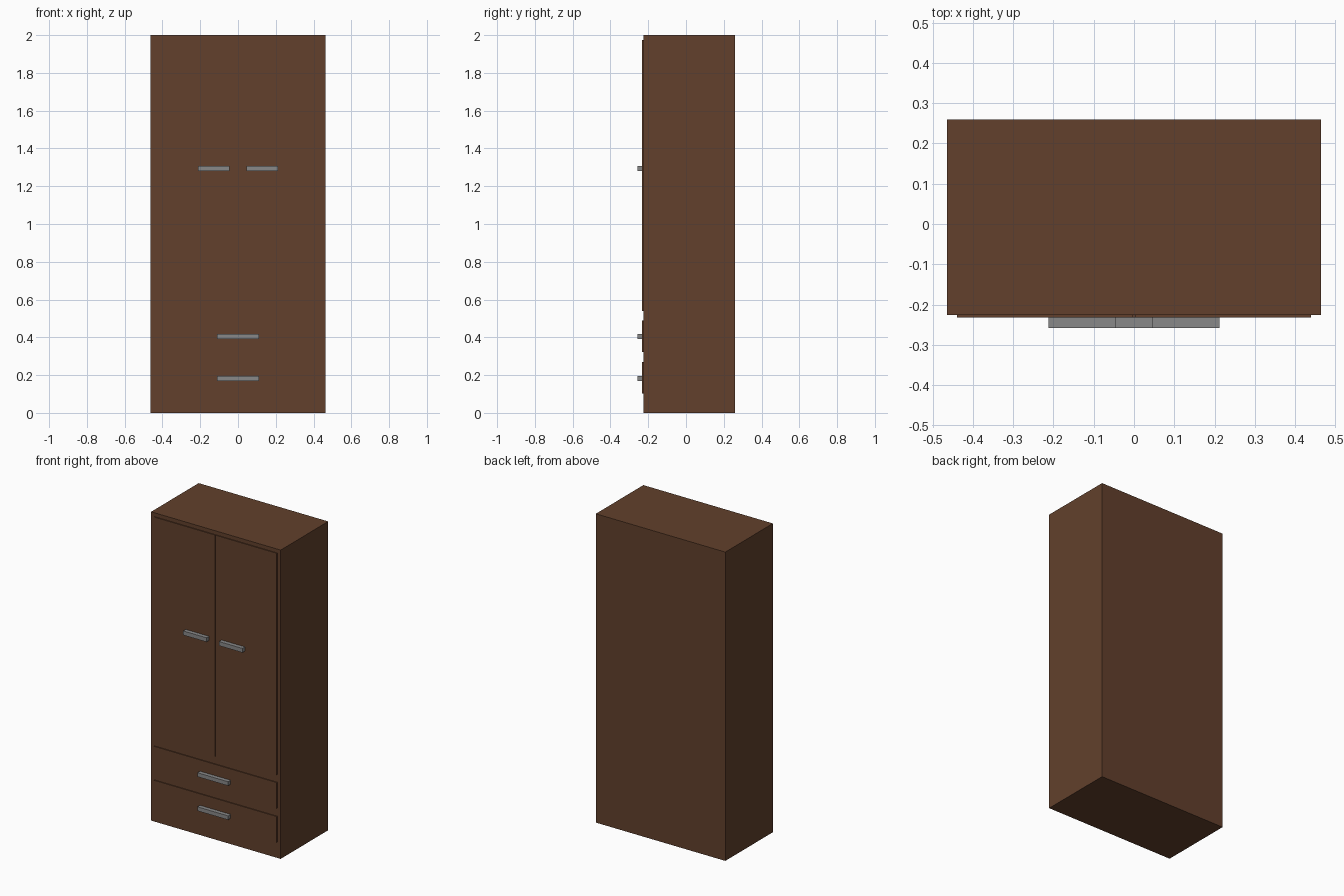
import bpy

cube = bpy.data.objects.get("Cube")
if cube:
    bpy.data.objects.remove(cube, do_unlink=True)


def material(name, rgb):
    m = bpy.data.materials.new(name)
    m.use_nodes = True
    m.diffuse_color = (*rgb, 1)
    m.node_tree.nodes["Principled BSDF"].inputs["Base Color"].default_value = (*rgb, 1)
    return m


def box(name, x, y, z, mat):
    """Axis-aligned box from (low, high) ranges."""
    spans = (x, y, z)
    bpy.ops.mesh.primitive_cube_add(size=1, location=[(a + b) / 2 for a, b in spans])
    ob = bpy.context.object
    ob.name = name
    ob.scale = [b - a for a, b in spans]
    bpy.ops.object.transform_apply(location=False, rotation=False, scale=True)
    ob.data.materials.append(mat)
    return ob


wood = material("brown wood", (0.122, 0.051, 0.025))
metal = material("grey metal", (0.25, 0.25, 0.25))

FRONT, PANEL, GRIP = -0.226, -0.232, -0.258   # depth layers at the front

# Cabinet body
box("cabinet_body", (-0.464, 0.464), (FRONT, 0.26), (0, 2), wood)

# Pair of doors with their handles
for side, s in (("left", 1), ("right", -1)):
    box(f"{side}_door", sorted((s * 0.003, s * 0.44)), (PANEL, FRONT), (0.54, 1.975), wood)
    box(f"{side}_door_handle", sorted((s * 0.045, s * 0.212)), (GRIP, PANEL),
        (1.281, 1.308), metal)

# Two drawers with their handles
for name, low, grip in (("lower", 0.103, 0.183), ("upper", 0.323, 0.404)):
    box(f"{name}_drawer", (-0.44, 0.44), (PANEL, FRONT), (low, low + 0.167), wood)
    box(f"{name}_drawer_handle", (-0.11, 0.11), (GRIP, PANEL),
        (grip - 0.013, grip + 0.013), metal)
